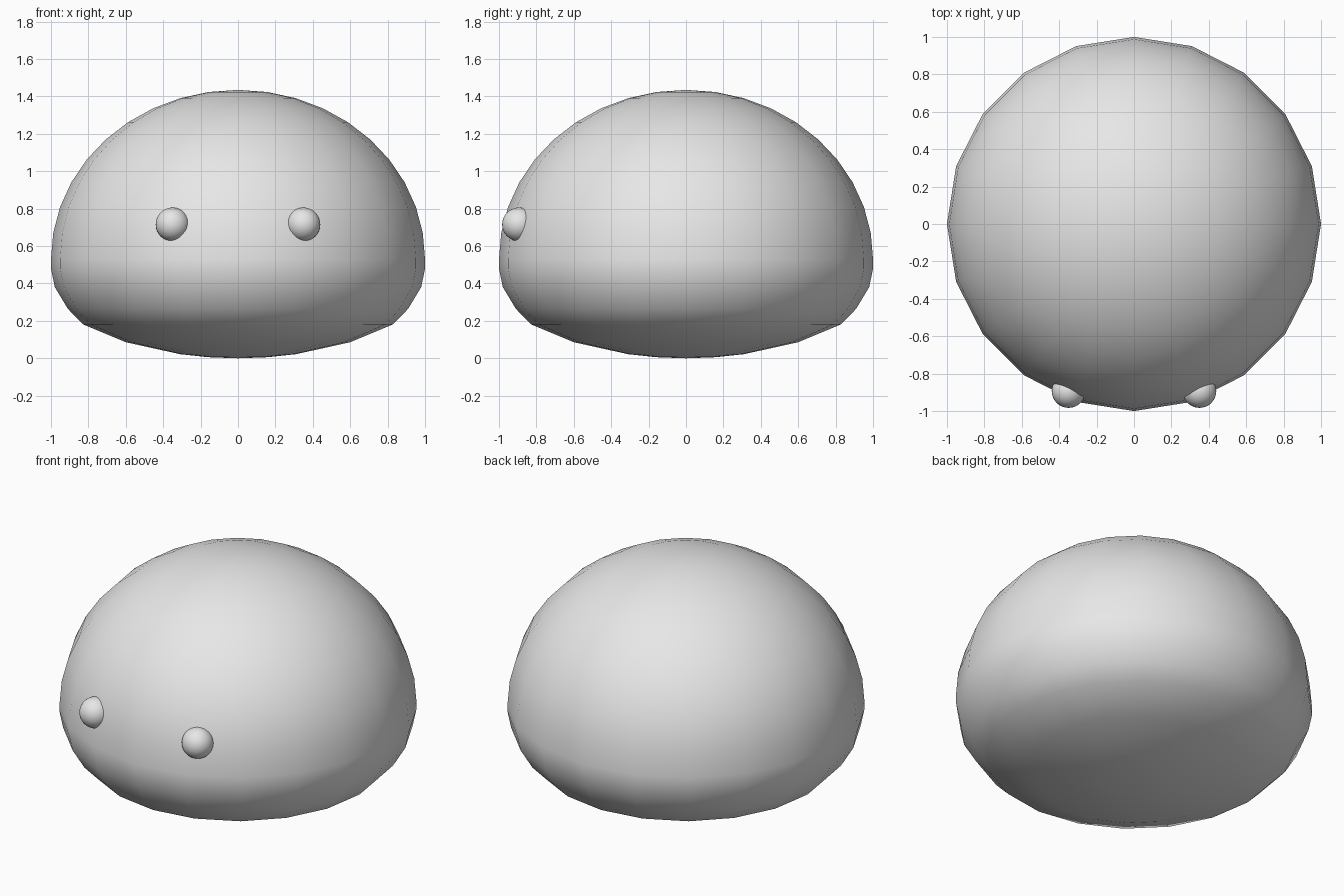
import bpy, bmesh, math

cube = bpy.data.objects.get("Cube")
if cube:
    bpy.data.objects.remove(cube, do_unlink=True)

# One plain grey for everything
grey = bpy.data.materials.new("light_grey")
grey.use_nodes = True
colour = (0.8, 0.8, 0.8, 1)
grey.diffuse_color = colour
grey.node_tree.nodes["Principled BSDF"].inputs["Base Color"].default_value = colour


def add_object(name, bm):
    bmesh.ops.recalc_face_normals(bm, faces=bm.faces)
    for face in bm.faces:
        face.smooth = True
    mesh = bpy.data.meshes.new(name)
    bm.to_mesh(mesh)
    bm.free()
    mesh.materials.append(grey)
    obj = bpy.data.objects.new(name, mesh)
    bpy.context.collection.objects.link(obj)
    return obj


# Body: domed upper half and flattened lower half, turned in 20 steps
SIDES, WAIST, DOME = 20, 0.53, 0.905
profile = [(0, 0), (0.16, 0.006), (0.31, 0.022), (0.6, 0.086),
           (0.83, 0.182), (0.91, 0.265), (0.98, 0.382), (1, 0.48)]
for i in range(10, -1, -1):
    a = math.radians(9 * i)
    profile.append((math.sin(a), WAIST + DOME * math.cos(a)))

bm = bmesh.new()
verts = [bm.verts.new((r, 0, z)) for r, z in profile]
edges = [bm.edges.new(pair) for pair in zip(verts, verts[1:])]
bmesh.ops.spin(bm, geom=verts + edges, cent=(0, 0, 0), axis=(0, 0, 1),
               angle=math.tau, steps=SIDES)
bmesh.ops.remove_doubles(bm, verts=bm.verts, dist=0.0005)
add_object("body", bm)

# Eyes: small balls set into the front
for name, side in (("left_eye", 1), ("right_eye", -1)):
    bm = bmesh.new()
    bmesh.ops.create_uvsphere(bm, u_segments=32, v_segments=16, radius=0.09)
    add_object(name, bm).location = (side * 0.35, -0.893, 0.716)
